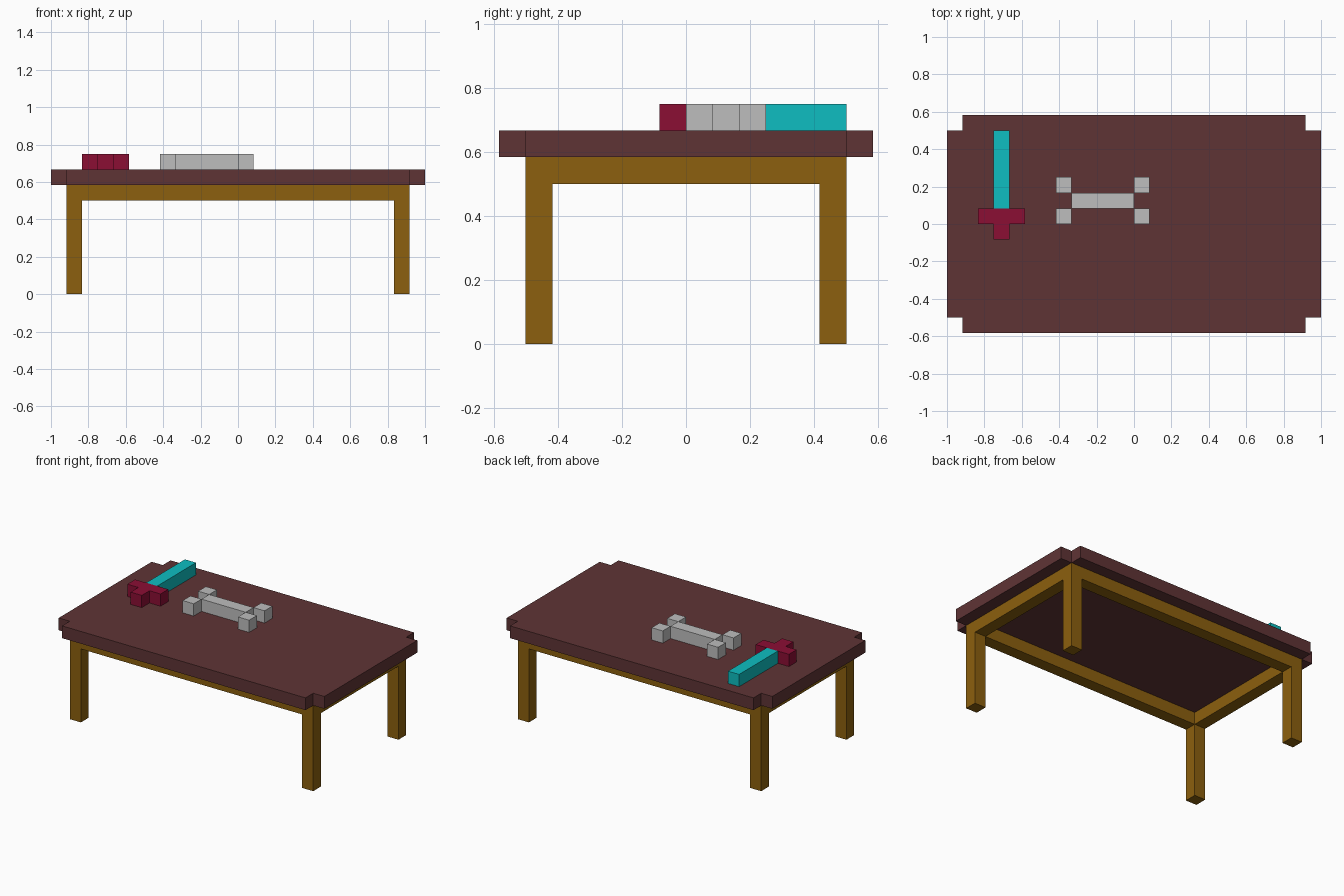
import bpy
import bmesh

cube = bpy.data.objects.get("Cube")
if cube:
    bpy.data.objects.remove(cube, do_unlink=True)

U = 1 / 12  # one block of the model


def linear(c):
    c /= 255
    return c / 12.92 if c <= 0.04045 else ((c + 0.055) / 1.055) ** 2.4


def material(name, rgb):
    m = bpy.data.materials.new(name)
    col = (*[linear(c) for c in rgb], 1)
    m.diffuse_color = col
    m.use_nodes = True
    bsdf = next(n for n in m.node_tree.nodes if n.type == 'BSDF_PRINCIPLED')
    bsdf.inputs["Base Color"].default_value = col
    bsdf.inputs["Roughness"].default_value = 0.8
    return m


dark_wood = material("dark_wood", (95, 52, 53))
light_wood = material("light_wood", (140, 96, 14))
crimson = material("crimson", (139, 14, 52))
cyan = material("cyan", (14, 190, 193))
bone_grey = material("bone_grey", (190, 190, 190))


def prism(name, outline, z0, z1, mat):
    """Extrude a flat outline (in blocks) from z0 to z1."""
    bm = bmesh.new()
    base = bm.faces.new([bm.verts.new((x * U, y * U, z0 * U)) for x, y in outline])
    up = bmesh.ops.extrude_face_region(bm, geom=[base], use_keep_orig=True)
    verts = [v for v in up["geom"] if isinstance(v, bmesh.types.BMVert)]
    bmesh.ops.translate(bm, verts=verts, vec=(0, 0, (z1 - z0) * U))
    bmesh.ops.recalc_face_normals(bm, faces=bm.faces)
    mesh = bpy.data.meshes.new(name)
    bm.to_mesh(mesh)
    bm.free()
    mesh.materials.append(mat)
    ob = bpy.data.objects.new(name, mesh)
    bpy.context.collection.objects.link(ob)
    return ob


def box(name, x0, x1, y0, y1, z0, z1, mat):
    return prism(name, [(x0, y0), (x1, y0), (x1, y1), (x0, y1)], z0, z1, mat)


# Tabletop with notched corners
prism("tabletop", [(-11, -7), (11, -7), (11, -6), (12, -6), (12, 6), (11, 6),
                   (11, 7), (-11, 7), (-11, 6), (-12, 6), (-12, -6), (-11, -6)],
      7, 8, dark_wood)

# Legs and the apron rails between them
for sy, end in ((-1, "front"), (1, "back")):
    y0, y1 = sorted((5 * sy, 6 * sy))
    box(f"{end}_rail", -10, 10, y0, y1, 6, 7, light_wood)
    for sx, side in ((-1, "right"), (1, "left")):
        x0, x1 = sorted((10 * sx, 11 * sx))
        box(f"{end}_{side}_leg", x0, x1, y0, y1, 0, 7, light_wood)
for sx, side in ((-1, "right"), (1, "left")):
    x0, x1 = sorted((10 * sx, 11 * sx))
    box(f"{side}_rail", x0, x1, -5, 5, 6, 7, light_wood)

# Toy sword: blade, and hilt made of crossguard and grip
box("sword_blade", -9, -8, 1, 6, 8, 9, cyan)
prism("sword_hilt", [(-9, -1), (-8, -1), (-8, 0), (-7, 0), (-7, 1),
                     (-10, 1), (-10, 0), (-9, 0)], 8, 9, crimson)

# Bone: shaft and four knobs touching its corners
box("bone_shaft", -4, 0, 1, 2, 8, 9, bone_grey)
for x, side in ((-5, "right"), (0, "left")):
    for y, end in ((0, "front"), (2, "back")):
        box(f"bone_{end}_{side}_knob", x, x + 1, y, y + 1, 8, 9, bone_grey)
